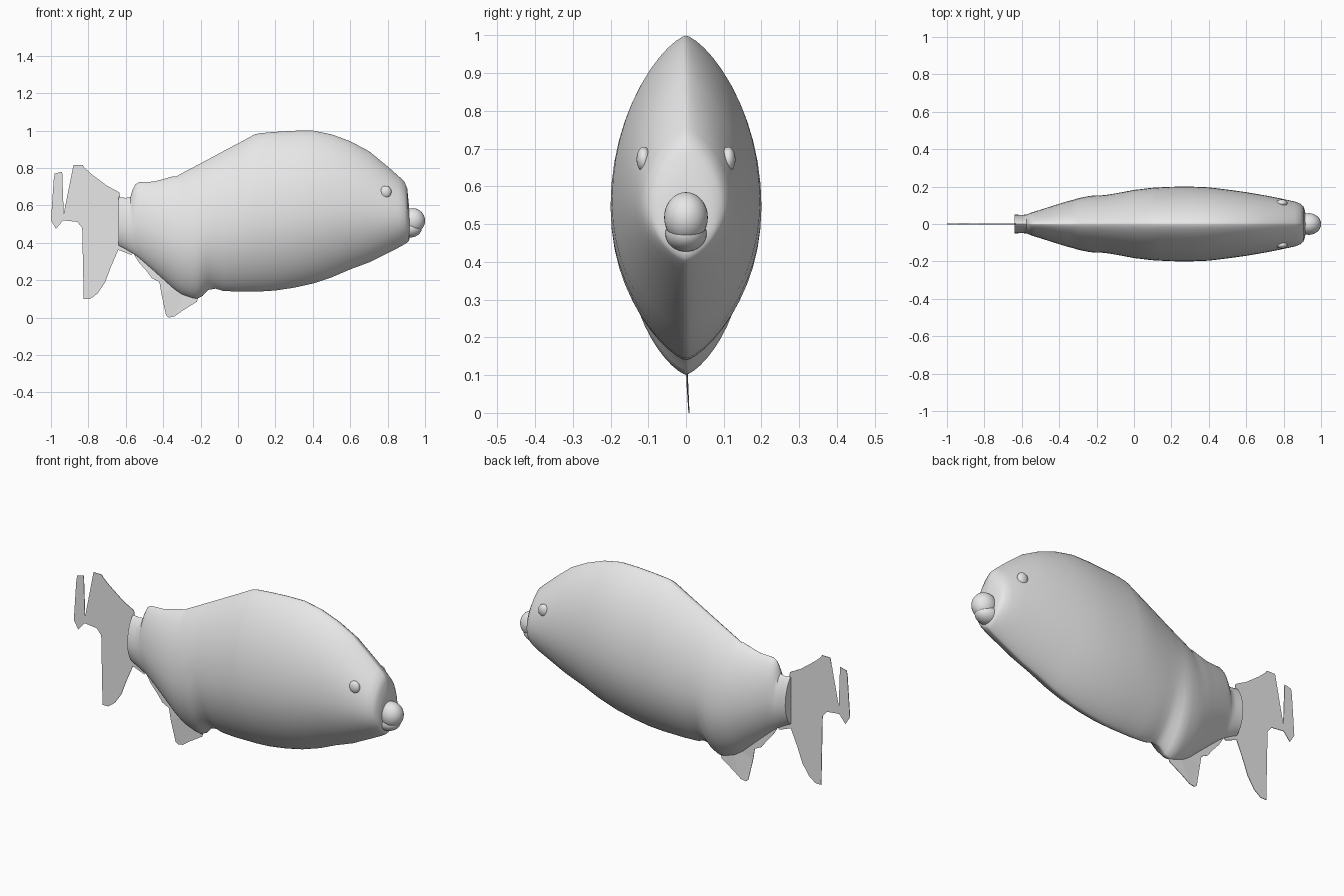
import bpy, bmesh, math

grey = bpy.data.materials.new("pale_grey")
grey.diffuse_color = (0.8, 0.8, 0.8, 1)


def finish(bm, name, smooth=True):
    bmesh.ops.recalc_face_normals(bm, faces=bm.faces)
    mesh = bpy.data.meshes.new(name)
    bm.to_mesh(mesh)
    bm.free()
    mesh.materials.append(grey)
    ob = bpy.data.objects.new(name, mesh)
    bpy.context.collection.objects.link(ob)
    if smooth:
        bpy.ops.object.select_all(action='DESELECT')
        ob.select_set(True)
        bpy.context.view_layer.objects.active = ob
        bpy.ops.object.shade_smooth_by_angle(angle=math.radians(50))
    return ob


def loft(name, stations, segs=48, power=1.45):
    """Skin lens-shaped rings given as (x, top, bottom, half width)."""
    bm = bmesh.new()
    rings = []
    for x, top, bottom, half in stations:
        zc = bottom + 0.46 * (top - bottom)
        ring = []
        for i in range(segs):
            a = 2 * math.pi * i / segs
            c, s = math.cos(a), math.sin(a)
            z = zc + c * ((top - zc) if c > 0 else (zc - bottom))
            y = math.copysign(abs(s) ** power, s) * half
            ring.append(bm.verts.new((x, y, z)))
        rings.append(ring)
    for r, q in zip(rings, rings[1:]):
        for i in range(segs):
            j = (i + 1) % segs
            bm.faces.new((r[i], r[j], q[j], q[i]))
    bm.faces.new(rings[0])
    bm.faces.new(rings[-1])
    return finish(bm, name)


def ellipsoid(name, centre, radii):
    bm = bmesh.new()
    bmesh.ops.create_uvsphere(bm, u_segments=32, v_segments=16, radius=1)
    bmesh.ops.scale(bm, vec=radii, verts=bm.verts)
    bmesh.ops.translate(bm, vec=centre, verts=bm.verts)
    return finish(bm, name)


def fin(name, outline, lean=0.0):
    """Thin plate in the middle plane, optionally leaning at its lower tip."""
    bm = bmesh.new()
    bm.faces.new([bm.verts.new((x, lean * max(0, 1 - z / 0.12), z)) for x, z in outline])
    bmesh.ops.triangulate(bm, faces=bm.faces)
    ob = finish(bm, name, smooth=False)
    mod = ob.modifiers.new("thickness", 'SOLIDIFY')
    mod.thickness = 0.003
    mod.offset = 0


# Body with tail stalk, belly bulge and blunt face
loft("body", [
    (-0.64, 0.645, 0.385, 0.050), (-0.60, 0.640, 0.365, 0.049),
    (-0.575, 0.645, 0.350, 0.050), (-0.565, 0.680, 0.345, 0.054),
    (-0.55, 0.712, 0.335, 0.060), (-0.53, 0.724, 0.320, 0.067),
    (-0.45, 0.727, 0.250, 0.092), (-0.40, 0.740, 0.205, 0.108),
    (-0.35, 0.755, 0.160, 0.123), (-0.33, 0.755, 0.145, 0.128),
    (-0.30, 0.772, 0.125, 0.137), (-0.25, 0.798, 0.107, 0.148),
    (-0.22, 0.814, 0.101, 0.152), (-0.19, 0.830, 0.115, 0.153),
    (-0.16, 0.846, 0.148, 0.154), (-0.12, 0.867, 0.155, 0.160),
    (-0.08, 0.889, 0.143, 0.167), (0.00, 0.931, 0.139, 0.182),
    (0.09, 0.980, 0.140, 0.193), (0.12, 0.986, 0.140, 0.195),
    (0.20, 0.993, 0.145, 0.199), (0.30, 0.999, 0.160, 0.200),
    (0.40, 1.000, 0.182, 0.196), (0.50, 0.980, 0.215, 0.184),
    (0.60, 0.943, 0.258, 0.170), (0.70, 0.890, 0.295, 0.153),
    (0.80, 0.808, 0.345, 0.133), (0.86, 0.755, 0.375, 0.120),
    (0.89, 0.727, 0.392, 0.108), (0.905, 0.690, 0.402, 0.095),
    (0.913, 0.610, 0.410, 0.075), (0.918, 0.560, 0.425, 0.050)])

# Lips
ellipsoid("upper_lip", (0.935, 0, 0.518), (0.065, 0.058, 0.067))
ellipsoid("lower_lip", (0.912, 0, 0.475), (0.070, 0.055, 0.048))

# Eyes
for side, label in ((-1, "right"), (1, "left")):
    ellipsoid(label + "_eye", (0.79, side * 0.112, 0.672), (0.03, 0.019, 0.033))

# Forked tail fin
fin("tail_fin", [
    (-0.60, 0.45), (-0.635, 0.67), (-0.70, 0.705), (-0.78, 0.765), (-0.82, 0.80),
    (-0.83, 0.815), (-0.88, 0.815), (-0.885, 0.79), (-0.90, 0.555), (-0.91, 0.548),
    (-0.932, 0.555), (-0.94, 0.78), (-0.98, 0.77), (-0.985, 0.74), (-1.0, 0.52),
    (-0.973, 0.475), (-0.935, 0.52), (-0.86, 0.512), (-0.833, 0.48), (-0.825, 0.10),
    (-0.79, 0.10), (-0.75, 0.13), (-0.71, 0.19), (-0.68, 0.27), (-0.64, 0.362),
    (-0.57, 0.335), (-0.53, 0.38)])

# Ragged lower fin
fin("lower_fin", [
    (-0.57, 0.36), (-0.53, 0.295), (-0.49, 0.25), (-0.46, 0.21), (-0.42, 0.19),
    (-0.41, 0.13), (-0.385, 0.012), (-0.37, 0.0), (-0.34, 0.006), (-0.30, 0.035),
    (-0.22, 0.085), (-0.205, 0.13), (-0.27, 0.18), (-0.45, 0.32)], lean=0.008)
